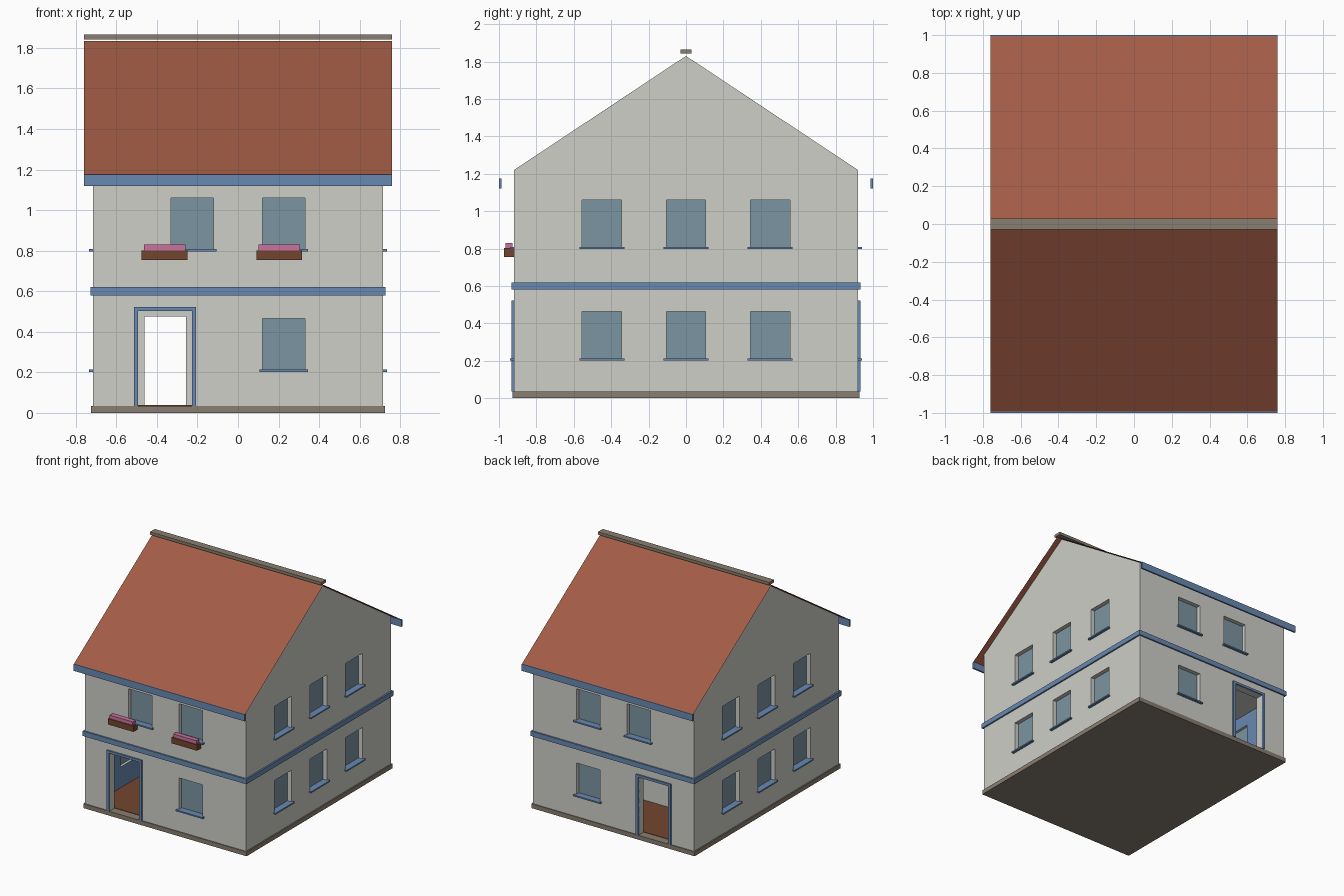
import bpy
import bmesh

cube = bpy.data.objects.get("Cube")
if cube:
    bpy.data.objects.remove(cube, do_unlink=True)


def material(name, r, g, b):
    m = bpy.data.materials.new(name)
    m.use_nodes = True
    m.diffuse_color = (r, g, b, 1)
    node = next(n for n in m.node_tree.nodes if n.type == "BSDF_PRINCIPLED")
    node.inputs["Base Color"].default_value = (r, g, b, 1)
    node.inputs["Roughness"].default_value = 0.8
    return m


PLASTER = material("pale plaster", 0.62, 0.62, 0.58)
TILE = material("terracotta tile", 0.36, 0.105, 0.06)
BLUE = material("blue trim", 0.14, 0.25, 0.44)
GLASS = material("window glass", 0.20, 0.30, 0.36)
STONE = material("grey stone", 0.25, 0.21, 0.16)
WOOD = material("brown wood", 0.175, 0.06, 0.028)
PINK = material("pink blossom", 0.58, 0.17, 0.34)

# Main dimensions
WX, WY, EAVE, APEX = 0.715, 0.92, 1.22, 1.83
THICK, PLINTH, STOREY = 0.06, 0.035, 0.6
PITCH = (APEX - EAVE) / WY
ROOF_X = 0.76
DOOR_X = -0.36


def link(name, bm, mat):
    bmesh.ops.recalc_face_normals(bm, faces=bm.faces)
    mesh = bpy.data.meshes.new(name)
    bm.to_mesh(mesh)
    bm.free()
    mesh.materials.append(mat)
    ob = bpy.data.objects.new(name, mesh)
    bpy.context.collection.objects.link(ob)
    return ob


def box(name, xs, ys, zs, mat):
    bm = bmesh.new()
    bmesh.ops.create_cube(bm, size=1)
    spans = (sorted(xs), sorted(ys), sorted(zs))
    for v in bm.verts:
        v.co = [s[0] if c < 0 else s[1] for c, s in zip(v.co, spans)]
    return link(name, bm, mat)


def extrude_x(name, profile, half, mat, closed=True):
    """Sweep a (y, z) profile along x."""
    bm = bmesh.new()
    a = [bm.verts.new((-half, y, z)) for y, z in profile]
    b = [bm.verts.new((half, y, z)) for y, z in profile]
    n = len(profile)
    for i in range(n if closed else n - 1):
        j = (i + 1) % n
        bm.faces.new((a[i], a[j], b[j], b[i]))
    if closed:
        bm.faces.new(a)
        bm.faces.new(b)
    return link(name, bm, mat)


def on_wall(name, axis, side, centre, half, out, zs, mat):
    """Box on a wall; out is the distance range from the wall face."""
    along = (centre - half, centre + half)
    face = WX if axis == "x" else WY
    across = [side * (face + o) for o in out]
    if axis == "x":
        return box(name, across, along, zs, mat)
    return box(name, along, across, zs, mat)


def house_profile(inset, floor):
    y = WY - inset
    eave = APEX - inset - y * PITCH
    return [(-y, floor), (y, floor), (y, eave), (0, APEX - inset), (-y, eave)]


# Wall shell and the room inside it
walls = extrude_x("walls", house_profile(0, PLINTH - 0.01), WX, PLASTER)
cutters = [extrude_x("room_cutter", house_profile(THICK, -0.1), WX - THICK, PLASTER)]

# Windows: opening, pane and sill
openings = []
for side in (-1, 1):
    for z in (0.205, 0.80):
        openings += [("x", side, c, z) for c in (-0.45, 0, 0.45)]
        openings.append(("y", side, 0.225, z))
    openings.append(("y", side, -0.225, 0.80))
for axis, side, c, z in openings:
    cutters.append(on_wall("window_cutter", axis, side, c, 0.105,
                           (-0.1, 0.05), (z, z + 0.26), PLASTER))
    on_wall("window_pane", axis, side, c, 0.105, (-0.04, -0.034), (z, z + 0.26), GLASS)
    on_wall("window_sill", axis, side, c, 0.12, (-0.034, 0.02), (z - 0.003, z + 0.008), BLUE)

# Front and back doorways with their frames
for side in (-1, 1):
    cutters.append(on_wall("door_cutter", "y", side, DOOR_X, 0.134,
                           (-0.1, 0.05), (-0.05, 0.503), PLASTER))
    for jamb in (-1, 1):
        on_wall("door_jamb", "y", side, DOOR_X + jamb * 0.144, 0.01,
                (-0.005, 0.012), (PLINTH, 0.503), BLUE)
    on_wall("door_lintel", "y", side, DOOR_X, 0.154, (-0.005, 0.012), (0.503, 0.522), BLUE)


def carve(target, tools):
    for tool in tools:
        tool.hide_render = True
        mod = target.modifiers.new("cut", "BOOLEAN")
        mod.operation = "DIFFERENCE"
        mod.solver = "EXACT"
        mod.object = tool
    graph = bpy.context.evaluated_depsgraph_get()
    mesh = bpy.data.meshes.new_from_object(target.evaluated_get(graph))
    target.modifiers.clear()
    target.data = mesh
    for tool in tools:
        bpy.data.objects.remove(tool, do_unlink=True)


carve(walls, cutters)

# One inner wall is painted blue
walls.data.materials.clear()
walls.data.materials.append(PLASTER)
walls.data.materials.append(BLUE)
for f in walls.data.polygons:
    f.material_index = int(f.normal.x > 0.9 and f.center.x < THICK - WX + 0.01)

# Inner partition with a doorway, floor and ceiling
inner_x, inner_y = WX - THICK, WY - THICK
partition = box("partition", (-inner_x, inner_x), (0.37, 0.41), (PLINTH, 0.57), PLASTER)
carve(partition, [box("partition_cutter", (-0.462, -0.257), (0.3, 0.5), (0, 0.475), PLASTER)])
box("floor", (-inner_x, inner_x), (-inner_y, inner_y), (PLINTH - 0.01, PLINTH + 0.003), WOOD)
box("ceiling", (-inner_x, inner_x), (-inner_y, inner_y), (0.565, 0.585), PLASTER)

# Plinth and storey band
box("plinth", (-0.725, 0.725), (-0.927, 0.927), (0, PLINTH), STONE)
box("storey_band", (-0.727, 0.727), (-0.932, 0.932), (STOREY - 0.02, STOREY + 0.02), BLUE)

# Roof sheets, fascia boards and ridge cap
rise = 0.004
roof_edge = APEX + rise - PITCH * 0.995
extrude_x("roof", [(-0.995, roof_edge), (0, APEX + rise), (0.995, roof_edge)],
          ROOF_X, TILE, closed=False)
for side in (-1, 1):
    box("fascia", (-ROOF_X, ROOF_X), (side * 0.986, side), (1.12, 1.175), BLUE)
box("ridge_cap", (-ROOF_X, ROOF_X), (-0.03, 0.03), (1.842, 1.865), STONE)

# Flower boxes on the front
for x in (-0.362, 0.203):
    on_wall("flower_box", "y", -1, x, 0.113, (0, 0.052), (0.755, 0.802), WOOD)
    on_wall("flowers", "y", -1, x, 0.102, (0.008, 0.045), (0.802, 0.83), PINK)
